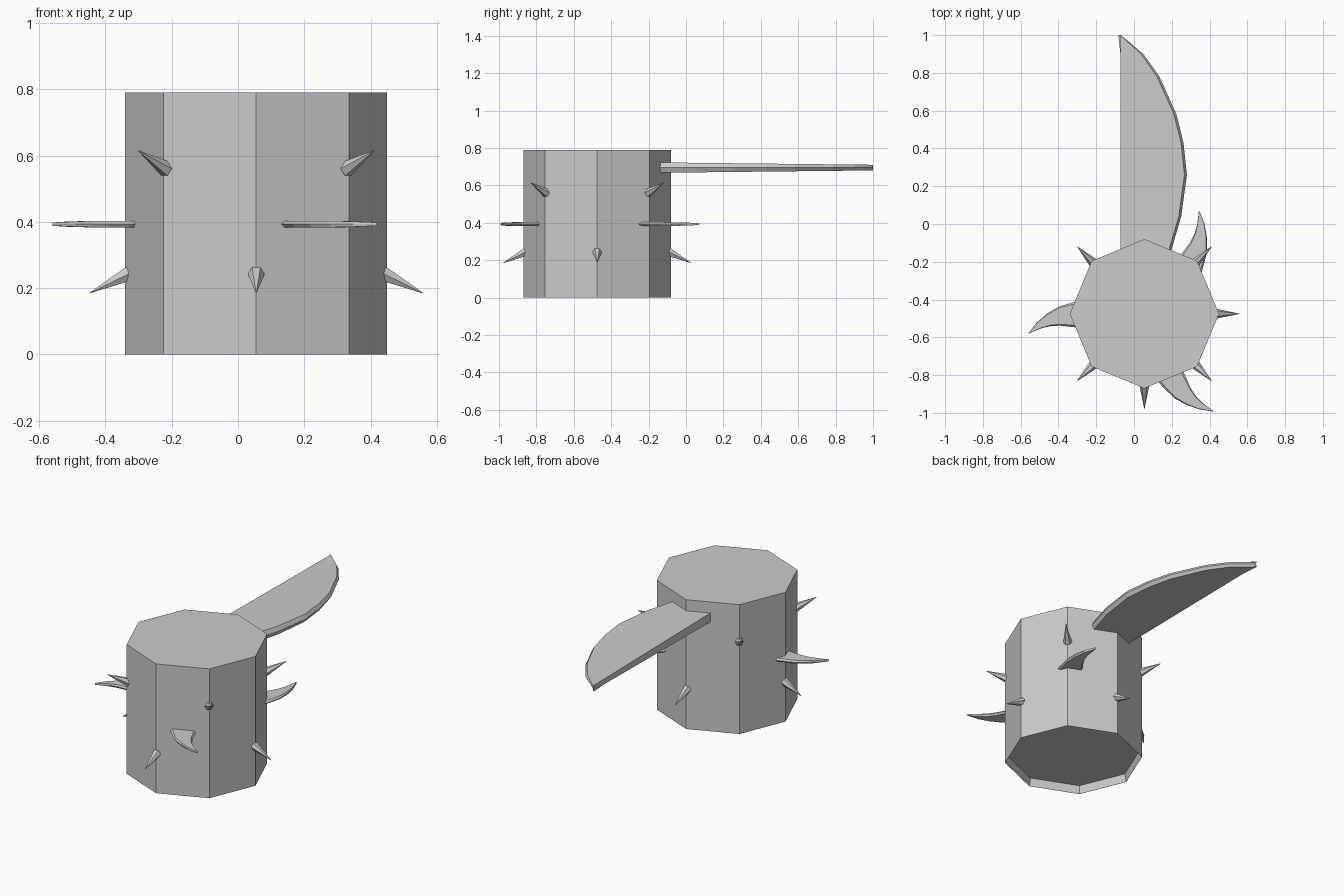
import bpy, bmesh
from math import cos, sin, pi, radians
from mathutils import Vector, Matrix

if "Cube" in bpy.data.objects:
    bpy.data.objects.remove(bpy.data.objects["Cube"])

CENTER = Vector((0.055, -0.475, 0))


def finish(name, bm):
    bmesh.ops.remove_doubles(bm, verts=bm.verts, dist=1e-4)
    bmesh.ops.recalc_face_normals(bm, faces=bm.faces)
    mesh = bpy.data.meshes.new(name)
    bm.to_mesh(mesh)
    bm.free()
    ob = bpy.data.objects.new(name, mesh)
    bpy.context.collection.objects.link(ob)
    return ob


def loft(name, rings):
    """Skin equal-length closed rings and cap both ends."""
    bm = bmesh.new()
    rows = [[bm.verts.new(p) for p in r] for r in rings]
    n = len(rows[0])
    for a, b in zip(rows, rows[1:]):
        for i in range(n):
            j = (i + 1) % n
            bm.faces.new((a[i], a[j], b[j], b[i]))
    bm.faces.new(rows[0])
    bm.faces.new(rows[-1])
    return finish(name, bm)


def section(a, b, z, half, inset_a, inset_b):
    """Flat six-point cross-section from a to b with bevelled edges."""
    a, b = Vector((*a, z)), Vector((*b, z))
    d = (b - a).normalized() if (b - a).length > 1e-4 else Vector((0, 0, 0))
    up = Vector((0, 0, half))
    ia, ib = a + d * inset_a, b - d * inset_b
    return [a, ia + up, ib + up, b, ib - up, ia - up]


# octagonal drum with a shallow recess underneath
def octagon(r, z):
    return [CENTER + Vector((r * cos(k * pi / 4), r * sin(k * pi / 4), z)) for k in range(8)]


loft("drum", [octagon(0.385, 0.05), octagon(0.394, 0), octagon(0.395, 0), octagon(0.395, 0.79)])

# long blade, thinning toward the tip, with a sharpened curved side
edge = [(0.18, -0.22), (0.20, -0.13), (0.25, 0.04), (0.28, 0.26), (0.262, 0.43),
        (0.225, 0.58), (0.135, 0.78), (0.05, 0.90), (-0.07, 1.0)]
loft("blade", [section((-0.072, y), (x, y), 0.695, 0.0275 - 0.0125 * (y + 0.13) / 1.13, 0, 0.013)
               for x, y in edge])

# three curved claws around the middle
TIP = Vector((-0.56, -0.58, 0))
pairs = [((-0.28, -0.405), (-0.28, -0.55)), ((-0.33, -0.417), (-0.33, -0.545)),
         ((-0.40, -0.438), (-0.39, -0.538)), ((-0.46, -0.475), (-0.44, -0.54)),
         ((-0.515, -0.522), (-0.49, -0.552)), ((-0.56, -0.579), (-0.559, -0.581))]
for i, (angle, tip) in enumerate([(0, (-0.56, -0.58)), (120, (0.42, -0.992)), (-120, (0.345, 0.07))]):
    halves = [0.010, 0.010, 0.010, 0.0095, 0.008, 0.005]
    claw = loft(f"claw_{i + 1}", [section(a, b, 0.393, h, 0.012 * (1 - k / 5), 0.012 * (1 - k / 5))
                                  for k, ((a, b), h) in enumerate(zip(pairs, halves))])
    claw.data.transform(Matrix.Translation(Vector((*tip, 0))) @ Matrix.Rotation(radians(angle), 4, 'Z')
                        @ Matrix.Translation(-TIP))


# small six-sided spikes: upper row tilts up, lower row tilts down
def spike(name, angle, z0, z1):
    out = Vector((cos(angle), sin(angle), 0))
    base = CENTER + out * 0.385 + Vector((0, 0, z0))
    tip = CENTER + out * 0.503 + Vector((0, 0, z1))
    q = (tip - base).to_track_quat('Z', 'Y')

    def ring(p, r):
        return [p + q @ Vector((r * cos(k * pi / 3), r * sin(k * pi / 3), 0)) for k in range(6)]
    back = base - (tip - base) * 0.2
    loft(name, [ring(back, 0.018), ring(base, 0.025), ring(tip, 0.001)])


for k in range(4):
    spike(f"upper_spike_{k + 1}", pi / 4 + k * pi / 2, 0.56, 0.615)
    spike(f"lower_spike_{k + 1}", k * pi / 2, 0.243, 0.185)
